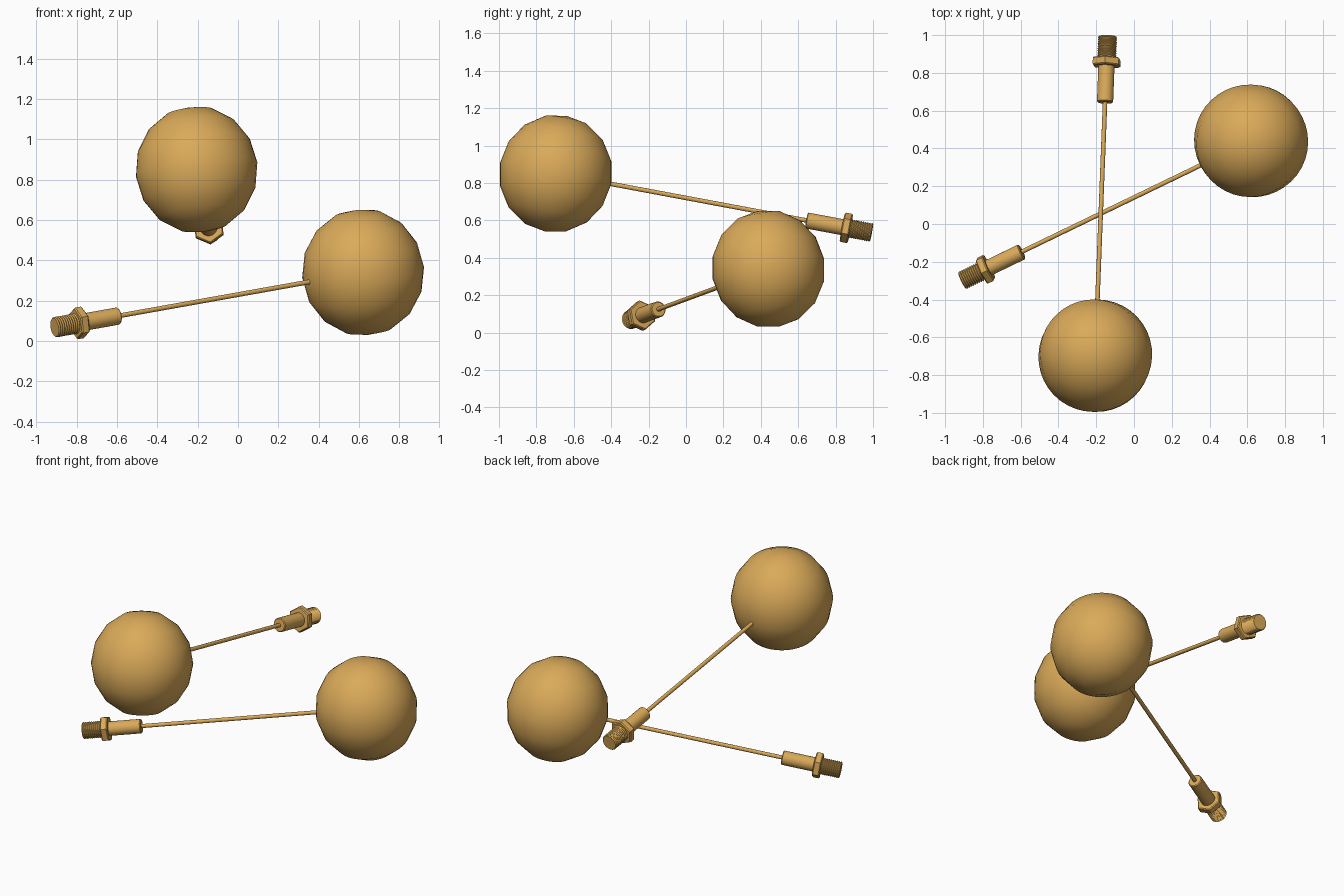
import bpy, bmesh, math
from mathutils import Matrix, Vector

cube = bpy.data.objects.get("Cube")
if cube:
    bpy.data.objects.remove(cube, do_unlink=True)

COLOUR = (0.70, 0.40, 0.10, 1)
brass = bpy.data.materials.new("warm_brass")
brass.use_nodes = True
brass.diffuse_color = COLOUR
brass.node_tree.nodes["Principled BSDF"].inputs["Base Color"].default_value = COLOUR


def finish(name, bm, frame):
    bmesh.ops.recalc_face_normals(bm, faces=bm.faces)
    mesh = bpy.data.meshes.new(name)
    bm.to_mesh(mesh)
    bm.free()
    mesh.materials.append(brass)
    obj = bpy.data.objects.new(name, mesh)
    obj.matrix_world = frame
    bpy.context.collection.objects.link(obj)
    bpy.ops.object.select_all(action='DESELECT')
    obj.select_set(True)
    bpy.context.view_layer.objects.active = obj
    bpy.ops.object.shade_smooth_by_angle(angle=math.radians(32))


def lathe(name, profile, sides, frame):
    """Capped solid turned about local x; profile lists (distance, radius)."""
    bm = bmesh.new()
    rings = []
    for x, r in profile:
        angles = [math.tau * i / sides for i in range(sides)]
        rings.append([bm.verts.new((x, r * math.sin(a), r * math.cos(a))) for a in angles])
    for a, b in zip(rings, rings[1:]):
        for i in range(sides):
            j = (i + 1) % sides
            bm.faces.new((a[i], a[j], b[j], b[i]))
    bm.faces.new(rings[0])
    bm.faces.new(rings[-1])
    finish(name, bm, frame)


def float_arm(label, centre, tip, roll):
    # local x runs from the ball to the threaded end, local z is upward
    centre = Vector(centre)
    x = (Vector(tip) - centre).normalized()
    y = Vector((0, 0, 1)).cross(x).normalized()
    turn = Matrix((x, y, x.cross(y))).transposed().to_4x4()
    frame = Matrix.Translation(centre) @ turn @ Matrix.Rotation(math.radians(roll), 4, 'X')

    # float ball, slightly taller than wide
    bm = bmesh.new()
    bmesh.ops.create_uvsphere(bm, u_segments=40, v_segments=8, radius=1)
    bmesh.ops.scale(bm, vec=(0.303, 0.303, 0.316), verts=bm.verts)
    finish(label + "_float_ball", bm, frame)

    lathe(label + "_rod", [(0.27, 0.012), (1.40, 0.012)], 16, frame)
    lathe(label + "_sleeve", [(1.365, 0.038), (1.37, 0.043), (1.57, 0.043)], 32, frame)
    lathe(label + "_hex_nut", [(1.56, 0.074), (1.566, 0.08), (1.598, 0.08), (1.604, 0.074)], 6, frame)

    # ridged thread
    start, pitch, ridges = 1.60, 0.012, 10
    thread = [(start, 0.046)]
    for i in range(ridges):
        thread += [(start + pitch * (i + 0.5), 0.051), (start + pitch * (i + 1), 0.046)]
    lathe(label + "_thread", thread, 32, frame)


float_arm("upper", (-0.205, -0.697, 0.85), (-0.14, 0.99, 0.535), -7)
float_arm("lower", (0.62, 0.44, 0.341), (-0.9, -0.295, 0.07), -7)
